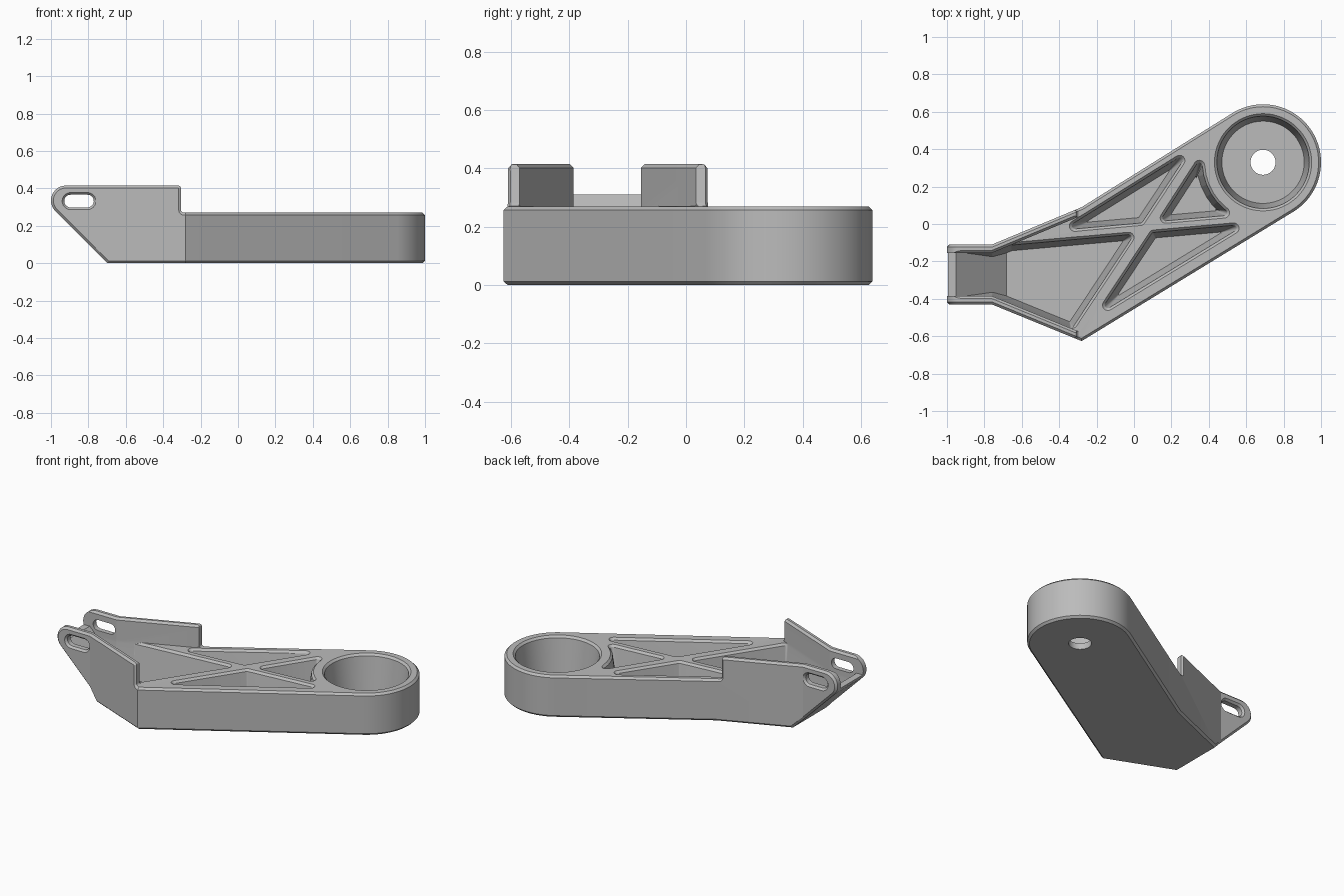
import bpy, bmesh
from math import pi, sin, cos, tan, atan2, asin, radians
from mathutils import Vector, Matrix

cube = bpy.data.objects.get("Cube")
if cube:
    bpy.data.objects.remove(cube, do_unlink=True)

grey = bpy.data.materials.new("plain_grey")
grey.use_nodes = True
grey.diffuse_color = (0.5, 0.5, 0.5, 1)
grey.node_tree.nodes["Principled BSDF"].inputs["Base Color"].default_value = (0.5, 0.5, 0.5, 1)

TOP, WALL_TOP, FLOOR, CHAMFER = 0.27, 0.415, 0.04, 0.013


def loft(name, rings):
    """Closed solid through rings of equal length, capped at both ends."""
    bm = bmesh.new()
    loops = [[bm.verts.new(p) for p in ring] for ring in rings]
    n = len(loops[0])
    for a, b in zip(loops, loops[1:]):
        for i in range(n):
            j = (i + 1) % n
            bm.faces.new((a[i], a[j], b[j], b[i]))
    bm.faces.new(loops[0][::-1])
    bm.faces.new(loops[-1])
    bmesh.ops.recalc_face_normals(bm, faces=bm.faces)
    mesh = bpy.data.meshes.new(name)
    bm.to_mesh(mesh)
    bm.free()
    mesh.materials.append(grey)
    obj = bpy.data.objects.new(name, mesh)
    bpy.context.collection.objects.link(obj)
    return obj


def boolean(target, tool, operation, keep=False):
    mod = target.modifiers.new("cut", "BOOLEAN")
    mod.operation, mod.object, mod.solver = operation, tool, "EXACT"
    bpy.context.view_layer.objects.active = target
    bpy.ops.object.modifier_apply(modifier=mod.name)
    if not keep:
        bpy.data.objects.remove(tool, do_unlink=True)


def arc(cx, cy, r, a0, a1, n):
    """Points on an arc, angles in degrees."""
    steps = [radians(a0 + (a1 - a0) * i / n) for i in range(n + 1)]
    return [Vector((cx + r * cos(a), cy + r * sin(a))) for a in steps]


def meet(line1, line2):
    """Crossing of two lines, each a normal and a distance."""
    (n1, k1), (n2, k2) = line1, line2
    c = n1.dot(n2)
    return (n1 * (k1 - c * k2) + n2 * (k2 - c * k1)) / (1 - c * c)


def line(point, angle, offset):
    n = Vector((-sin(angle), cos(angle)))
    return n, n.dot(point) + offset


def rounded(points, insets, radius, steps=8):
    """Counter-clockwise outline, each edge inset, corners rounded."""
    out, n = [], len(points)
    edges = [(points[(i + 1) % n] - points[i]).normalized() for i in range(n)]
    for i in range(n):
        e1, e2 = edges[i - 1], edges[i]
        n1, n2 = Vector((-e1.y, e1.x)), Vector((-e2.y, e2.x))
        corner = points[i] + meet((n1, insets[i - 1]), (n2, insets[i]))
        turn = atan2(e1.x * e2.y - e1.y * e2.x, e1.dot(e2))
        side = 1 if turn > 0 else -1
        centre = corner - e1 * radius * tan(abs(turn) / 2) + n1 * radius * side
        for k in range(steps + 1):
            out.append(centre - side * radius * (Matrix.Rotation(turn * k / steps, 2) @ n1))
    return out


def pocket(points, flared=None):
    """Tapered pocket cutter with a chamfered rim on the flared edges."""
    flared = flared or [1] * len(points)
    rings = []
    for z, inset in ((FLOOR, 0.03), (TOP - CHAMFER, 0), (TOP + 0.005, -CHAMFER - 0.005)):
        insets = [inset if inset > 0 else inset * f for f in flared]
        ring = rounded(points, insets, max(0.004, 0.016 - inset))
        rings.append([(p.x, p.y, z) for p in ring])
    return loft("pocket_cutter", rings)


# Plan outline: round boss at one end, narrowing fork at the other
boss, boss_r = Vector((0.69, 0.33)), 0.31
low, high = Vector((-0.28, -0.626)), Vector((-0.28, 0.09))


def tangent(point, side):
    d = boss - point
    return atan2(d.y, d.x) + side * asin(boss_r / d.length)


low_angle, high_angle = tangent(low, -1), tangent(high, 1)
end = arc(boss.x, boss.y, boss_r, low_angle * 180 / pi - 90, high_angle * 180 / pi + 90, 40)
plan = [Vector((-1.1, -0.43)), Vector((-0.76, -0.43)), low] + end + [
    high, Vector((-0.76, -0.11)), Vector((-1.1, -0.11))]
body = loft("bracket_body", [[(p.x, p.y, z) for p in plan] for z in (-0.1, 0.6)])

# Side profile: sloped nose, raised fork walls, low arm
foot, step = -0.698, -0.305
profile = [Vector((foot, 0)), Vector((1.1, 0)), Vector((1.1, TOP))]
profile += arc(step + 0.015, TOP + 0.015, 0.015, 270, 180, 3)
profile += arc(step - 0.015, WALL_TOP - 0.015, 0.015, 0, 90, 3)
profile += arc(-0.92, WALL_TOP - 0.08, 0.08, 90, 225, 12)
boolean(body, loft("profile_cutter", [[(p.x, y, p.y) for p in profile] for y in (-1, 1)]),
        "INTERSECT")

# Chamfer wherever the upright sides meet the profile
bm = bmesh.new()
bm.from_mesh(body.data)


def upright(face):
    n = face.normal
    return abs(n.z) < 0.01 and (abs(n.y) > 0.05 or face.calc_center_median().x > 0)


rim = [e for e in bm.edges if len(e.link_faces) == 2
       and upright(e.link_faces[0]) != upright(e.link_faces[1])]
bmesh.ops.bevel(bm, geom=rim, offset=CHAMFER, segments=1, affect="EDGES", clamp_overlap=False)
bm.to_mesh(body.data)
bm.free()

# Triangular pockets between the outer walls and two crossing ribs
hub, flat, steep = Vector((0.07, -0.02)), radians(5.1), radians(56.5)
flat_up, flat_down = line(hub, flat, 0.028), line(hub, flat, -0.028)
steep_left, steep_right = line(hub, steep, 0.0375), line(hub, steep, -0.0375)
high_wall, low_wall = line(high, high_angle, -0.05), line(low, low_angle, 0.075)

back_pocket = [meet(flat_up, high_wall), meet(flat_up, steep_left), meet(steep_left, high_wall)]
front_pocket = [meet(steep_right, low_wall), meet(low_wall, flat_down),
                meet(flat_down, steep_right)]
boss_pocket = [meet(flat_up, steep_right)] + arc(boss.x, boss.y, 0.325, 240, 173, 7)
for points in (back_pocket, front_pocket, boss_pocket):
    boolean(body, pocket(points), "DIFFERENCE")

# Fork pocket, open channel above it, and the sloped end plate left between
inner_high, inner_low = Vector((-0.76, -0.155)), Vector((-0.76, -0.385))
high_slope, low_slope = atan2(0.2, 0.48), atan2(-0.196, 0.48)
fork_pocket = [meet(flat_down, steep_left),
               meet(flat_down, line(inner_high, high_slope, 0)), inner_high,
               Vector((-1.1, inner_high.y)), Vector((-1.1, inner_low.y)), inner_low,
               meet(line(inner_low, low_slope, 0), steep_left)]
channel = [inner_high, Vector((-1.1, inner_high.y)), Vector((-1.1, inner_low.y)), inner_low,
           inner_low + Vector((0.56, 0.56 * tan(low_slope))),
           inner_high + Vector((0.56, 0.56 * tan(high_slope)))]
flare = CHAMFER + 0.005
levels = ((TOP + 0.0005, 0), (WALL_TOP - CHAMFER, 0), (WALL_TOP + 0.005, -flare))
channel_cutter = loft("channel_cutter", [
    [(p.x, p.y, z) for p in rounded(channel, [d] * 6, 0.004)] for z, d in levels])

plate_top, plate_width = 0.31, 0.055
plate_outline = [(foot + 0.1 - 0.6, -0.1), (foot + 0.1 + plate_width, -0.1),
                 (foot - plate_top + plate_width, plate_top), (foot - 0.5, plate_top)]
plate = loft("plate_keeper", [[(x, y, z) for x, z in plate_outline] for y in (-1, 1)])
for cutter in (pocket(fork_pocket, [1, 0, 0, 0, 0, 0, 1]), channel_cutter):
    boolean(cutter, plate, "DIFFERENCE", keep=True)
    boolean(body, cutter, "DIFFERENCE")
bpy.data.objects.remove(plate, do_unlink=True)

# Round cup with a hole through its floor
cup = [(FLOOR, 0.22), (TOP - CHAMFER, 0.247), (TOP + 0.01, 0.27)]
hole = [(-0.1, 0.067), (0.15, 0.067)]
for rings in (cup, hole):
    boolean(body, loft("round_cutter", [
        [(p.x, p.y, z) for p in arc(boss.x, boss.y, r, 0, 354, 59)] for z, r in rings]),
        "DIFFERENCE")


# Chamfered slots through both fork walls
def slot(r):
    z = WALL_TOP - 0.083
    return arc(-0.805, z, r, -90, 90, 12) + arc(-0.895, z, r, 90, 270, 12)


boolean(body, loft("slot_cutter", [
    [(p.x, y, p.y) for p in slot(r)]
    for y, r in ((-0.435, 0.05), (-0.417, 0.034), (-0.123, 0.034), (-0.105, 0.05))]),
    "DIFFERENCE")

bpy.ops.object.select_all(action="DESELECT")
body.select_set(True)
bpy.context.view_layer.objects.active = body
bpy.ops.object.shade_smooth_by_angle(angle=radians(21))
